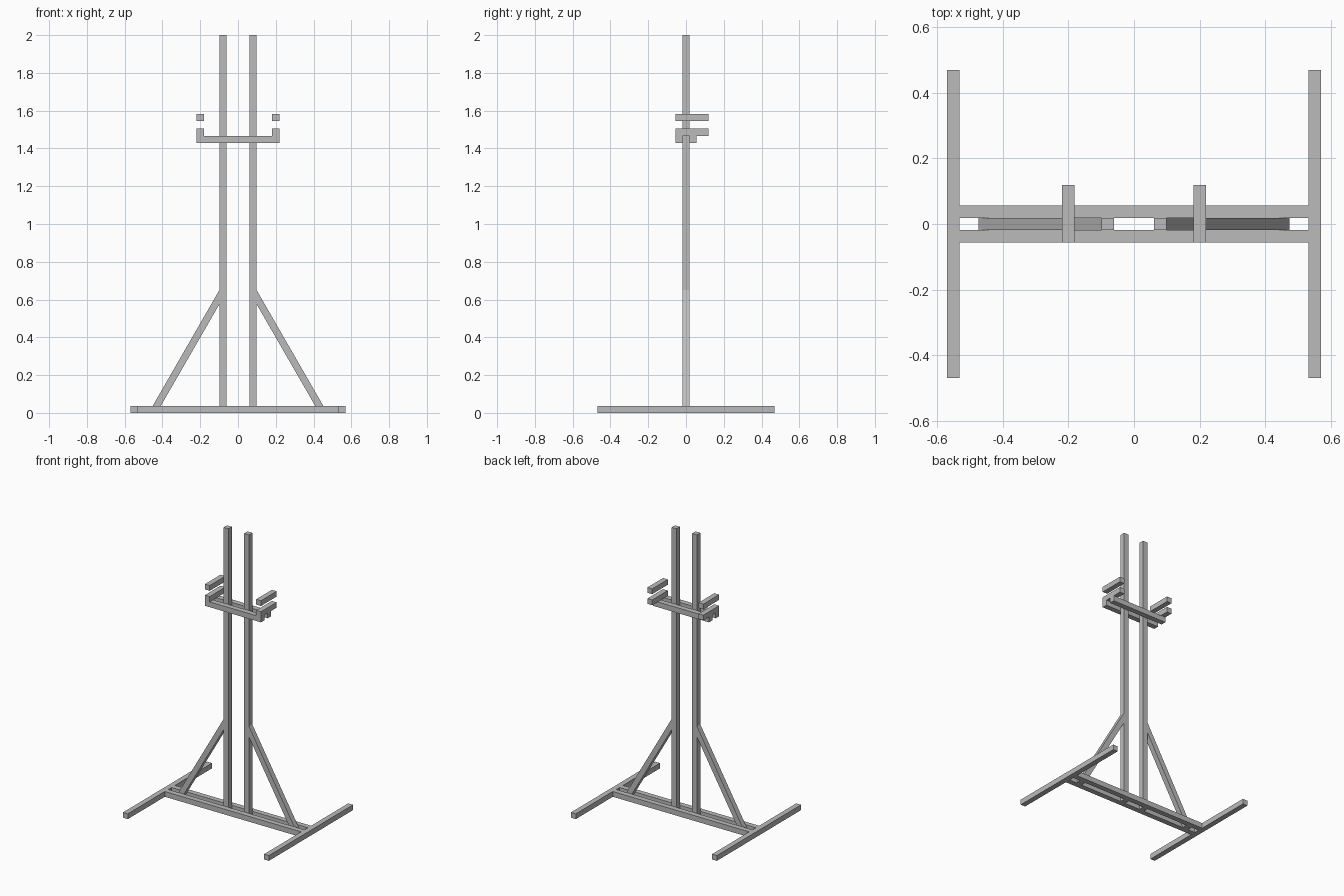
import bpy
import bmesh

cube = bpy.data.objects.get("Cube")
if cube:
    bpy.data.objects.remove(cube, do_unlink=True)

T = 0.0374      # side of the square tube used everywhere
H = T / 2
POST_X = 0.08
POST_OUT = POST_X + H
FOOT_X = 0.55
ARM_X = 0.2

steel = bpy.data.materials.new("grey steel")
steel.use_nodes = True
steel.diffuse_color = (0.5, 0.5, 0.5, 1)
steel.node_tree.nodes["Principled BSDF"].inputs["Base Color"].default_value = (0.5, 0.5, 0.5, 1)


def prism(name, outline, y0, y1):
    """Extrude an x-z outline from y0 to y1."""
    bm = bmesh.new()
    face = bm.faces.new([bm.verts.new((x, y0, z)) for x, z in outline])
    ext = bmesh.ops.extrude_face_region(bm, geom=[face])
    verts = [v for v in ext["geom"] if isinstance(v, bmesh.types.BMVert)]
    bmesh.ops.translate(bm, verts=verts, vec=(0, y1 - y0, 0))
    bmesh.ops.recalc_face_normals(bm, faces=bm.faces)
    mesh = bpy.data.meshes.new(name)
    bm.to_mesh(mesh)
    bm.free()
    mesh.materials.append(steel)
    obj = bpy.data.objects.new(name, mesh)
    bpy.context.collection.objects.link(obj)
    return obj


def bar(name, x, y, z):
    """Box given by its (low, high) limits on each axis."""
    return prism(name, [(x[0], z[0]), (x[1], z[0]), (x[1], z[1]), (x[0], z[1])], *y)


def around(c):
    return (c - H, c + H)


# Parts found on both sides of the stand
for side, s in (("left", 1), ("right", -1)):
    bar(f"{side}_foot", around(s * FOOT_X), (-0.468, 0.468), (0, T))
    bar(f"{side}_post", around(s * POST_X), (-H, H), (0, 2))

    # Brace sloping at 60 degrees, cut flush with the floor and the post
    brace = [(0.473, 0), (POST_OUT, 0.65), (POST_OUT, 0.575), (0.43, 0)]
    prism(f"{side}_brace", [(s * x, z) for x, z in brace], -H, H)

    # Lower arm on the carriage and the separate arm above it
    for level, z in (("lower", 1.467), ("upper", 1.545)):
        bar(f"{side}_{level}_arm", around(s * ARM_X), (-3 * H, 0.118), (z, z + T))

# Paired rails that clasp the posts, front and back
for place, y in (("front", -T), ("back", T)):
    bar(f"{place}_base_rail", (-FOOT_X + H, FOOT_X - H), around(y), (0, T))
    bar(f"{place}_carriage_rail", (-ARM_X - H, ARM_X + H), around(y), (1.467 - T, 1.467))
